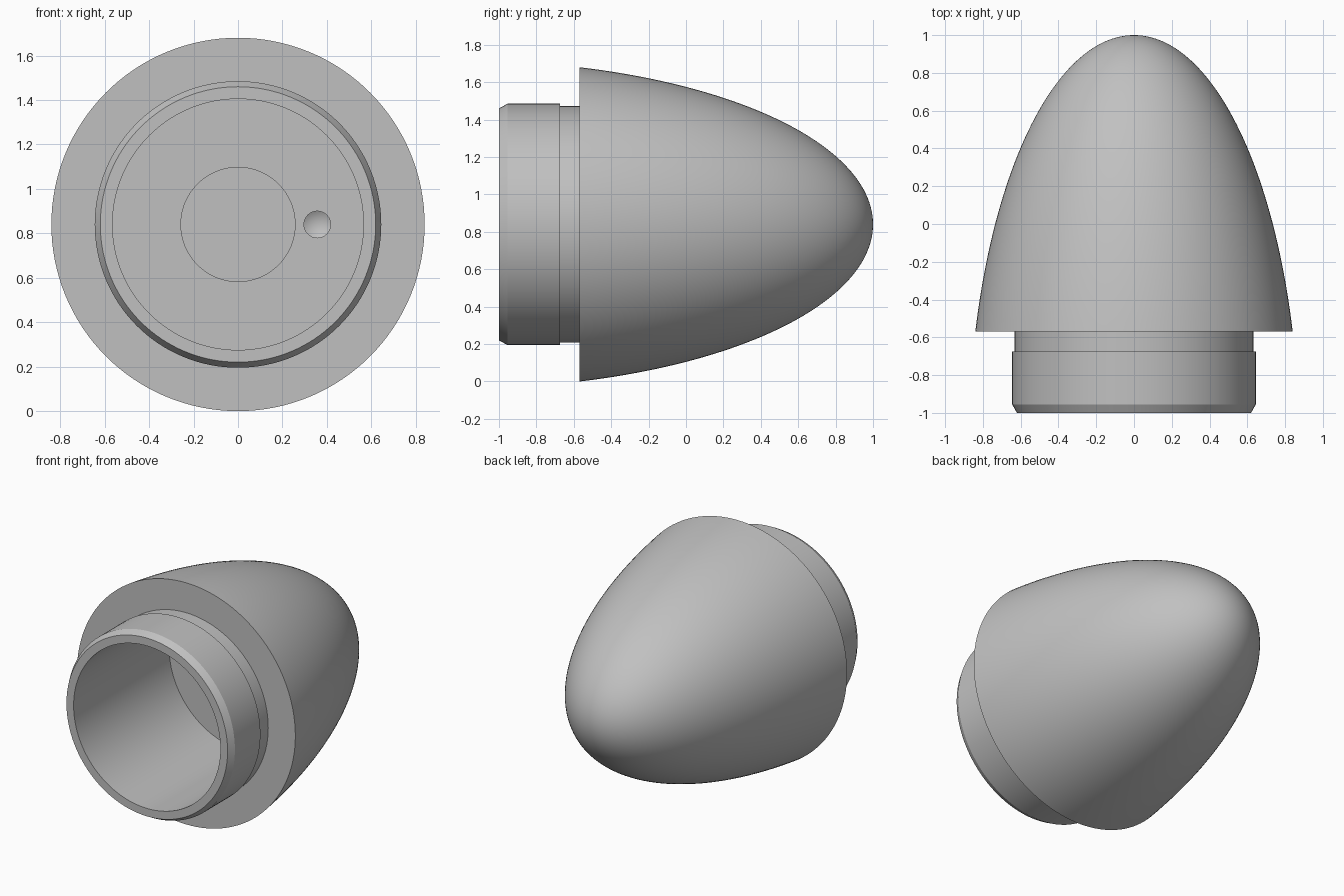
import bpy, bmesh, math
from mathutils import Matrix, Vector

cube = bpy.data.objects.get("Cube")
if cube:
    bpy.data.objects.remove(cube)

AXIS_Z = 0.84      # height of the horizontal centre line
BASE_Y, TIP_Y = -0.57, 1.0
FLOOR_Y = 0.05     # bottom of the wide bore

grey = bpy.data.materials.new("plain_grey")
grey.use_nodes = True
colour = (0.53, 0.53, 0.53, 1)
grey.diffuse_color = colour
grey.node_tree.nodes["Principled BSDF"].inputs["Base Color"].default_value = colour


def lathe(name, profile, centre_x=0.0, steps=128):
    """Spin (radius, y) points, closed on the axis at both ends, about a y axis."""
    bm = bmesh.new()
    verts = [bm.verts.new((r, y, 0)) for r, y in profile]
    edges = [bm.edges.new(pair) for pair in zip(verts, verts[1:])]
    bmesh.ops.spin(bm, geom=verts + edges, cent=(0, 0, 0), axis=(0, 1, 0),
                   angle=math.tau, steps=steps, use_duplicate=False)
    bmesh.ops.remove_doubles(bm, verts=bm.verts, dist=1e-5)
    bmesh.ops.recalc_face_normals(bm, faces=bm.faces)
    bm.transform(Matrix.Translation(Vector((centre_x, 0, AXIS_Z))))
    mesh = bpy.data.meshes.new(name)
    bm.to_mesh(mesh)
    bm.free()
    mesh.materials.append(grey)
    obj = bpy.data.objects.new(name, mesh)
    bpy.context.collection.objects.link(obj)
    return obj


# Elliptical nose, sampled finely towards the tip
ellipse_y, ellipse_r = -1.2, 0.877
length = TIP_Y - ellipse_y
start = math.asin((BASE_Y - ellipse_y) / length)
nose = []
for i in range(49):
    a = start + (math.pi / 2 - start) * i / 48
    nose.append((max(0, ellipse_r * math.cos(a)), ellipse_y + length * math.sin(a)))

# Inner pocket, bore, chamfered collar, relief groove, shoulder, then the nose
inside_and_collar = [
    (0, 0.45), (0.257, 0.45), (0.257, FLOOR_Y), (0.565, FLOOR_Y),
    (0.565, -1), (0.62, -1), (0.645, -0.955), (0.645, -0.675),
    (0.632, -0.675), (0.632, BASE_Y),
]
body = lathe("nose_cone", inside_and_collar + nose)

# Small drilled hole with a conical end in the bore floor
drill = lathe("drill_cutter", [(0, -0.1), (0.06, -0.1), (0.06, 0.2), (0, 0.235)],
              centre_x=0.357, steps=32)
drill.hide_render = True
drill.hide_set(True)
cut = body.modifiers.new("drilled_hole", "BOOLEAN")
cut.operation, cut.solver, cut.object = "DIFFERENCE", "EXACT", drill

bpy.ops.object.select_all(action="DESELECT")
body.select_set(True)
bpy.context.view_layer.objects.active = body
bpy.ops.object.modifier_apply(modifier=cut.name)
bpy.data.objects.remove(drill)
bpy.ops.object.shade_smooth_by_angle(angle=math.radians(25))
